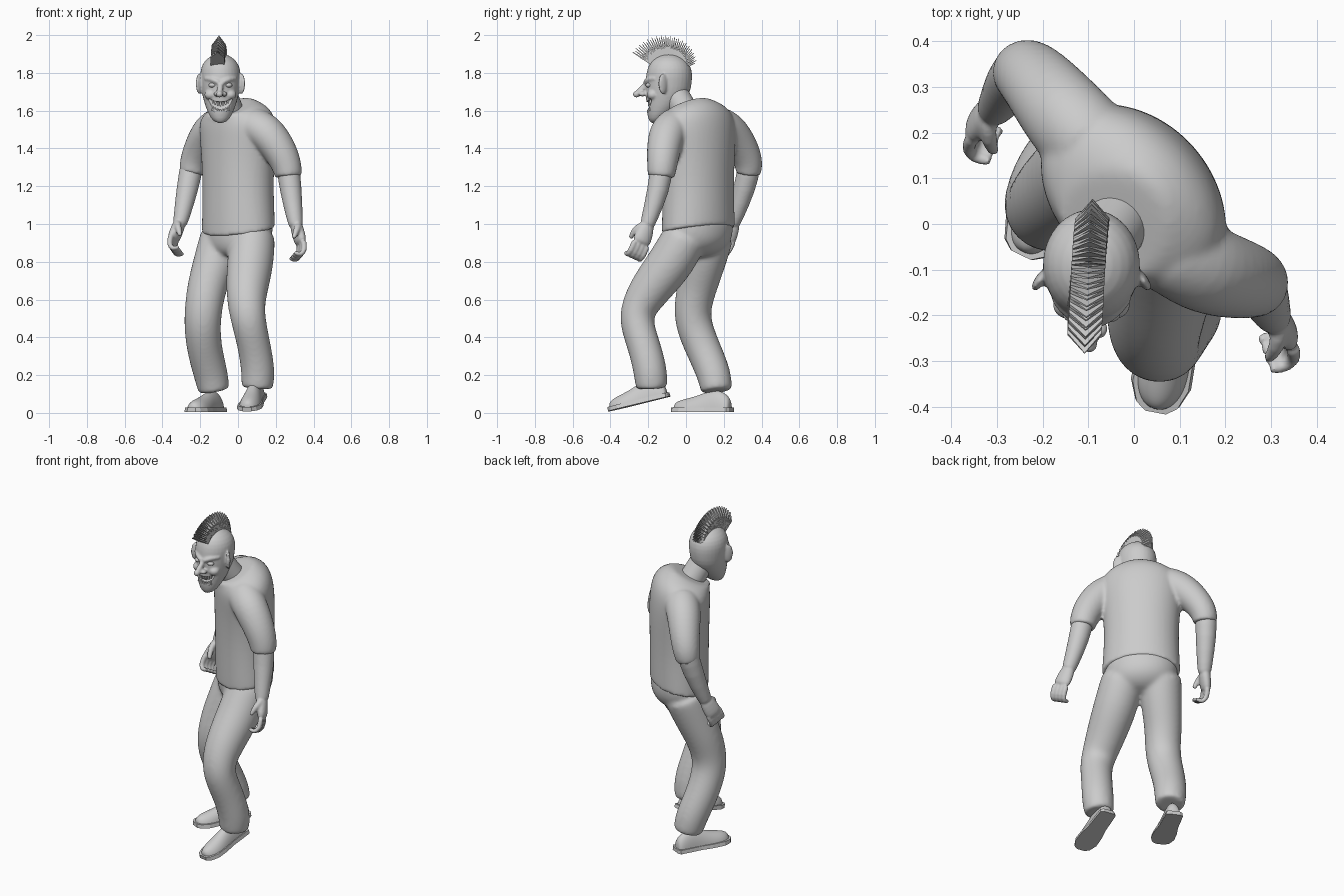
import bpy, bmesh, math
from mathutils import Vector, Matrix

cube = bpy.data.objects.get("Cube")
if cube:
    bpy.data.objects.remove(cube)

grey = bpy.data.materials.new("plain_grey")
grey.use_nodes = True
grey.diffuse_color = (0.6, 0.6, 0.6, 1)
grey.node_tree.nodes["Principled BSDF"].inputs["Base Color"].default_value = (0.6, 0.6, 0.6, 1)

SIDE = Vector((0.707, -0.707, 0))      # towards the body's left shoulder
FRONT = Vector((-0.707, -0.707, 0))    # where the chest points
HEAD_X = -0.093


def skin(bm, rings):
    """Joins rings of points into a closed surface."""
    rows = [[bm.verts.new(p) for p in ring] for ring in rings]
    n = len(rows[0])
    for low, high in zip(rows, rows[1:]):
        for i in range(n):
            j = (i + 1) % n
            bm.faces.new((low[i], low[j], high[j], high[i]))
    bm.faces.new(rows[0][::-1])
    bm.faces.new(rows[-1])


def ring(c, u, v, a, b, n=16):
    return [c + u * (a * math.cos(math.tau * i / n)) + v * (b * math.sin(math.tau * i / n))
            for i in range(n)]


def tube(bm, pts, ref=(1, 0, 0)):
    """Round limb through (x, y, z, radius) points, with firm ends."""
    cs = [Vector(p[:3]) for p in pts]
    rings = []
    for i, p in enumerate(pts):
        t = (cs[min(i + 1, len(cs) - 1)] - cs[max(i - 1, 0)]).normalized()
        u = Vector(ref) - t * t.dot(Vector(ref))
        u.normalize()
        v = t.cross(u)
        rings.append(ring(cs[i], u, v, p[3], p[3]))
        if i in (0, len(pts) - 1):
            inner = ring(cs[i], u, v, p[3] * 0.9, p[3] * 0.9)
            rings.insert(0 if i == 0 else len(rings), inner)
    skin(bm, rings)


def trunk(bm, levels):
    """Body rings turned to face FRONT: x, y, z, half width, half depth, forward drop."""
    rings = []
    for x, y, z, a, b, drop in levels:
        v = FRONT * b - Vector((0, 0, drop))
        rings.append(ring(Vector((x, y, z)), SIDE, v, a, 1, 20))
    skin(bm, [rings[0]] + rings)


def ball(bm, loc, size, turn=0.0):
    m = Matrix.Translation(loc) @ Matrix.Rotation(turn, 4, 'Z') @ Matrix.Diagonal((*size, 1))
    bmesh.ops.create_uvsphere(bm, u_segments=16, v_segments=10, radius=1, matrix=m)


def finish(name, bm, voxel=0, subdiv=0, smooth=True, cutter=None, relaxing=4):
    """Makes the object, fuses overlapping parts and bakes the modifiers."""
    bmesh.ops.recalc_face_normals(bm, faces=bm.faces)
    mesh = bpy.data.meshes.new(name)
    bm.to_mesh(mesh)
    bm.free()
    ob = bpy.data.objects.new(name, mesh)
    bpy.context.collection.objects.link(ob)
    if subdiv:
        ob.modifiers.new("subdivide", 'SUBSURF').levels = subdiv
    if voxel:
        fuse = ob.modifiers.new("fuse", 'REMESH')
        fuse.mode = 'VOXEL'
        fuse.voxel_size = voxel
        relax = ob.modifiers.new("relax", 'SMOOTH')
        relax.factor, relax.iterations = 0.5, relaxing
    if cutter:
        cut = ob.modifiers.new("cut", 'BOOLEAN')
        cut.operation, cut.object = 'DIFFERENCE', cutter
    if ob.modifiers:
        deps = bpy.context.evaluated_depsgraph_get()
        baked = bpy.data.meshes.new_from_object(ob.evaluated_get(deps))
        ob.modifiers.clear()
        ob.data = baked
    ob.data.materials.clear()
    ob.data.materials.append(grey)
    for p in ob.data.polygons:
        p.use_smooth = smooth
        p.material_index = 0
    return ob


# Shirt: turned trunk, broad flat shoulders, sloping collar, two sleeves
bm = bmesh.new()
trunk(bm, [(.002, .065, .965, .222, .163, .03), (.002, .065, 1.0, .222, .166, .02),
           (0, .065, 1.2, .21, .166, 0), (0, .065, 1.38, .222, .17, 0),
           (0, .06, 1.49, .24, .17, .01), (-.005, .055, 1.56, .235, .162, .03),
           (-.015, .04, 1.605, .185, .14, .04), (-.035, .01, 1.62, .125, .12, .05),
           (-.045, 0, 1.612, .1, .11, .06)])
tube(bm, [(.08, -.05, 1.52, .105), (.15, -.1, 1.49, .104), (.225, -.12, 1.39, .092),
          (.263, -.127, 1.30, .08), (.267, -.132, 1.25, .073)])
tube(bm, [(-.09, .17, 1.525, .102), (-.15, .235, 1.495, .1), (-.205, .305, 1.4, .086),
          (-.236, .335, 1.32, .077), (-.245, .33, 1.265, .068)])
finish("shirt", bm, voxel=.01, subdiv=2)

# Trousers: pelvis and two bent legs
bm = bmesh.new()
trunk(bm, [(.003, .068, 1.02, .205, .155, 0), (.003, .068, .95, .208, .16, 0),
           (0, .06, .88, .185, .148, 0), (-.01, .04, .82, .11, .09, 0)])
tube(bm, [(.078, .0, .94, .122), (.066, -.075, .8, .127), (.05, -.172, .68, .116),
          (.043, -.24, .58, .103), (.054, -.27, .49, .093), (.087, -.22, .35, .089),
          (.108, -.187, .22, .092), (.102, -.182, .13, .086)])
tube(bm, [(-.08, .135, .94, .122), (-.12, .095, .8, .118), (-.165, .06, .67, .107),
          (-.182, .033, .56, .102), (-.19, .04, .46, .099), (-.178, .095, .33, .095),
          (-.142, .152, .2, .093), (-.127, .162, .115, .085)])
finish("trousers", bm, voxel=.01, subdiv=2, relaxing=14)


# Shoes: rounded upper on a flat, wider sole
def shoe(name, heel, yaw, pitch, length):
    place = Matrix.Translation(heel) @ Matrix.Rotation(yaw, 4, 'Z') @ Matrix.Rotation(pitch, 4, 'X')
    shape = [(0, .025, .05), (.03, .042, .085), (.2, .045, .12), (.4, .047, .11),
             (.62, .058, .082), (.82, .06, .068), (.95, .042, .055), (1, .018, .035)]
    for part, grow in (("upper", 0), ("sole", .007)):
        bm = bmesh.new()
        rows = []
        for f, half, tall in shape:
            c = Vector((0, -f * length, 0))
            top = .02 if grow else tall
            pts = ring(c, Vector((1, 0, 0)), Vector((0, 0, 1)), half + grow, top)
            for p in pts:
                p.z = max(p.z, 0.0)
                if grow:
                    p.z = 0.022 if p.z > 0.003 else 0
                    p.y += grow * (1 - 2 * f)
            rows.append([place @ p for p in pts])
        skin(bm, rows)
        finish(name + "_" + part, bm, subdiv=0 if grow else 2, smooth=not grow)


shoe("left_shoe", (.108, -.095, .085), -.19, math.radians(13.5), .32)
shoe("right_shoe", (-.1, .235, .006), -.45, 0, .33)


# Forearms with half closed hands
def arm(name, elbow, middle, wrist, knuckle, inward):
    bm = bmesh.new()
    w, k = Vector(wrist), Vector(knuckle)
    d = (k - w).normalized()
    n = Vector(inward)
    n = (n - d * n.dot(d)).normalized()
    s = n.cross(d)
    if s.y > 0:
        s = -s
    tube(bm, [(*elbow, .062), (*middle, .061), (*w, .042), (*(w + d * .02), .037)])
    palm = [(0, .034, .03), (.04, .046, .033), (.1, .053, .031), (.13, .046, .022)]
    skin(bm, [ring(w + d * f, s, n, a, b) for f, a, b in palm])
    for i in range(4):
        base = k + s * ((i - 1.5) * .025)
        joints = [base - d * .01, base + d * .045 + n * .008, base + d * .068 + n * .04,
                  base + d * .045 + n * .068]
        tube(bm, [(*p, r) for p, r in zip(joints, (.016, .016, .015, .011))], s)
    root = w + d * .03 + s * .025
    joints = [root, root + s * .025 + d * .03 + n * .025, root + s * .02 + d * .075 + n * .055]
    tube(bm, [(*p, r) for p, r in zip(joints, (.02, .018, .012))], s)
    finish(name, bm, voxel=.006, subdiv=1)


arm("left_forearm", (.265, -.13, 1.3), (.278, -.142, 1.19), (.303, -.2, 1.01),
    (.337, -.243, .885), (-.9, -.35, 0))
arm("right_forearm", (-.245, .335, 1.31), (-.265, .315, 1.2), (-.302, .255, 1.02),
    (-.345, .215, .915), (.9, -.35, 0))

# Neck
bm = bmesh.new()
tube(bm, [(-.02, .03, 1.54, .075), (-.05, -.02, 1.62, .072), (-.085, -.075, 1.72, .072)])
finish("neck", bm, subdiv=1)

# Mouth cutter: a crescent
bm = bmesh.new()
tube(bm, [(HEAD_X + s * dx, y, z, r) for s, dx, y, z, r in (
    (-1, .062, -.185, 1.662, .005), (-1, .038, -.2, 1.632, .02), (1, 0, -.21, 1.618, .029),
    (1, .038, -.2, 1.632, .02), (1, .062, -.185, 1.662, .005))], (0, 0, 1))
mouth = finish("mouth_cutter", bm, subdiv=1)
mouth.hide_render = True

# Head: skull and jaw rings, brows, cheeks, nose and ears fused together
bm = bmesh.new()
levels = [(1.535, -.165, .024, .022), (1.555, -.155, .05, .046), (1.6, -.133, .073, .078),
          (1.65, -.108, .09, .104), (1.7, -.096, .102, .122), (1.75, -.092, .107, .126),
          (1.8, -.088, .111, .125), (1.845, -.088, .1, .112), (1.88, -.09, .07, .08),
          (1.902, -.09, .025, .03)]
skin(bm, [ring(Vector((HEAD_X, cy, z)), Vector((1, 0, 0)), Vector((0, 1, 0)), a, b)
          for z, cy, a, b in levels])
for s in (-1, 1):
    tube(bm, [(HEAD_X + s * .008, -.216, 1.748, .013), (HEAD_X + s * .045, -.203, 1.768, .014),
              (HEAD_X + s * .08, -.162, 1.77, .011)], (0, 0, 1))
    ball(bm, (HEAD_X + s * .052, -.175, 1.684), (.034, .034, .028))
    ball(bm, (HEAD_X + s * .02, -.23, 1.688), (.016, .02, .014))
    ball(bm, (HEAD_X + s * .112, -.122, 1.743), (.012, .029, .056), s * .6)
tube(bm, [(HEAD_X, -.2, 1.755, .013), (HEAD_X, -.228, 1.722, .015),
          (HEAD_X - .004, -.25, 1.698, .017)])
ball(bm, (HEAD_X - .005, -.262, 1.687), (.019, .021, .018))
ball(bm, (HEAD_X, -.17, 1.555), (.032, .026, .022))
finish("head", bm, voxel=.006, subdiv=1, cutter=mouth)
bpy.data.objects.remove(mouth)

# Eyes
bm = bmesh.new()
for s in (-1, 1):
    ball(bm, (HEAD_X + s * .042, -.197, 1.735), (.021, .017, .013))
finish("eyes", bm)

# Teeth: two curved rows of pegs
bm = bmesh.new()
for i in range(7):
    dx = (i - 3) * .0135
    lift = 9 * dx * dx
    for z, flip in ((1.634, math.pi), (1.598, 0)):
        m = Matrix.Translation((HEAD_X + dx, -.196 + lift * .5, z + lift)) @ \
            Matrix.Rotation(flip, 4, 'X') @ Matrix.Rotation(math.pi / 4, 4, 'Z')
        bmesh.ops.create_cone(bm, cap_ends=True, segments=4, radius1=.009, radius2=.005,
                              depth=.022, matrix=m)
finish("teeth", bm, smooth=False)

# Mohawk: a dense fan of pointed blades over the skull
bm = bmesh.new()
COUNT = 38
for i in range(COUNT):
    f = i / (COUNT - 1)
    angle = math.radians(33 + 121 * f)
    out = Vector((0, -math.cos(angle), math.sin(angle)))
    along = Vector((0, math.sin(angle), math.cos(angle)))
    base = Vector((-.108 + .018 * f, -.09, 1.785))
    reach = .23 - .03 * f - .038 * f ** 3 - .008 * (i % 2)
    half = .037
    outline = [(-half, .09), (half, .09), (half, reach - .05), (0, reach), (-half, reach - .05)]
    rows = [[base + Vector((x, 0, 0)) + out * r + along * (e * (.004 if r < reach else .0015))
             for x, r in outline] for e in (-1, 1)]
    skin(bm, rows)
finish("mohawk", bm, smooth=False)
